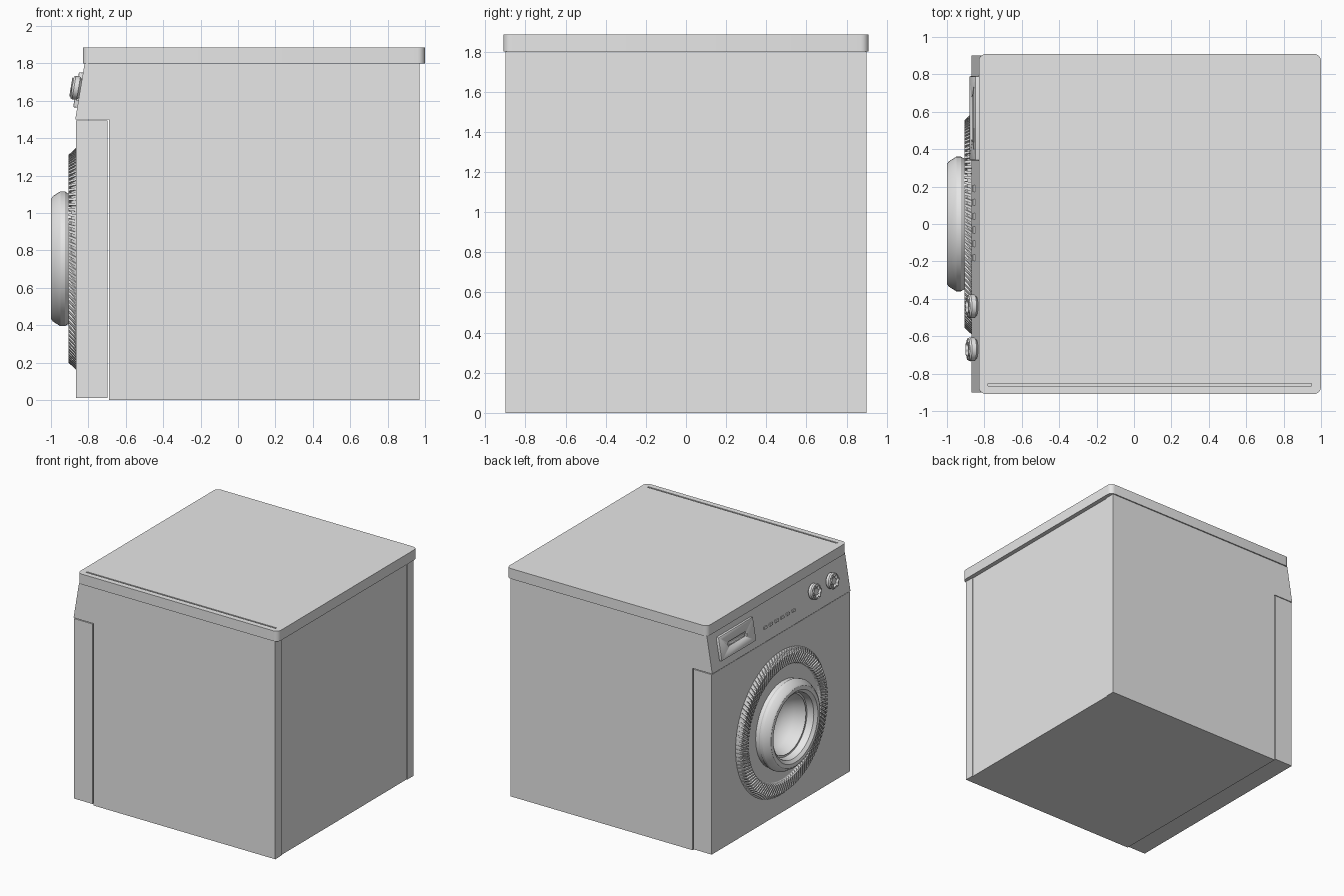
import bpy, bmesh, math
from mathutils import Matrix, Vector

if "Cube" in bpy.data.objects:
    bpy.data.objects.remove(bpy.data.objects["Cube"], do_unlink=True)

grey = bpy.data.materials.new("light_grey")
grey.use_nodes = True
grey.diffuse_color = (0.8, 0.8, 0.8, 1)
grey.node_tree.nodes["Principled BSDF"].inputs["Base Color"].default_value = (0.8, 0.8, 0.8, 1)

TAU = math.tau
DOOR_Z = 0.755


def finish(name, bm, matrix=Matrix(), smooth=False):
    bmesh.ops.recalc_face_normals(bm, faces=bm.faces)
    me = bpy.data.meshes.new(name)
    bm.to_mesh(me)
    bm.free()
    me.transform(matrix)
    me.materials.append(grey)
    ob = bpy.data.objects.new(name, me)
    bpy.context.collection.objects.link(ob)
    if smooth:
        activate(ob)
        bpy.ops.object.shade_smooth_by_angle(angle=math.radians(30))
    return ob


def activate(ob):
    bpy.ops.object.select_all(action='DESELECT')
    ob.select_set(True)
    bpy.context.view_layer.objects.active = ob


def modify(ob, kind, **settings):
    mod = ob.modifiers.new(kind.lower(), kind)
    for key, value in settings.items():
        setattr(mod, key, value)
    activate(ob)
    bpy.ops.object.modifier_apply(modifier=mod.name)


def cut(ob, cutter):
    modify(ob, 'BOOLEAN', operation='DIFFERENCE', solver='EXACT', object=cutter)
    bpy.data.objects.remove(cutter, do_unlink=True)


def box(name, lo, hi, matrix=Matrix(), bevel=0, upright_only=False):
    lo, hi = Vector(lo), Vector(hi)
    bm = bmesh.new()
    bmesh.ops.create_cube(bm, size=1)
    for v in bm.verts:
        v.co = (lo + hi) / 2 + v.co * (hi - lo)
    if bevel:
        edges = [e for e in bm.edges if not upright_only
                 or abs(e.verts[0].co.z - e.verts[1].co.z) > 0.001]
        bmesh.ops.bevel(bm, geom=edges, offset=bevel, segments=5 if upright_only else 2,
                        profile=0.5, affect='EDGES')
    return finish(name, bm, matrix, bool(bevel))


def lathe(name, profile, matrix, steps=96):
    """Spin (radius, height) points about local z."""
    bm = bmesh.new()
    verts = [bm.verts.new((r, 0, h)) for r, h in profile]
    edges = [bm.edges.new(pair) for pair in zip(verts, verts[1:])]
    bmesh.ops.spin(bm, geom=verts + edges, cent=(0, 0, 0), axis=(0, 0, 1),
                   angle=TAU, steps=steps)
    bmesh.ops.remove_doubles(bm, verts=bm.verts, dist=0.0001)
    return finish(name, bm, matrix, True)


def frame(origin, up):
    """Local y runs up the front, local z points out of it."""
    up = Vector(up).normalized()
    side = Vector((0, -1, 0))
    axes = Matrix((side, up, side.cross(up))).transposed().to_4x4()
    return Matrix.Translation(origin) @ axes


# Cabinet with sloping control fascia, and recessed back panel
bm = bmesh.new()
outline = [(-.69, 0), (.97, 0), (.97, 1.8), (-.82, 1.8), (-.87, 1.5), (-.69, 1.5)]
side = bm.faces.new([bm.verts.new((x, -.9, z)) for x, z in outline])
ext = bmesh.ops.extrude_face_region(bm, geom=[side])
bmesh.ops.translate(bm, vec=(0, 1.8, 0),
                    verts=[v for v in ext["geom"] if isinstance(v, bmesh.types.BMVert)])
cabinet = finish("cabinet", bm)
cut(cabinet, box("back_cutter", (.964, -.82, -.1), (1.1, .82, 1.9)))

# Lid with a long groove along one side
lid = box("lid", (-.83, -.91, 1.8), (1, .91, 1.885), bevel=.04, upright_only=True)
cut(lid, box("groove_cutter", (-.78, -.865, 1.875), (.95, -.853, 1.95)))

# Front panel with the door opening
door = frame((-.865, 0, DOOR_Z), (0, 0, 1))
panel = box("front_panel", (-.865, -.9, .01), (-.697, .9, 1.494))
cut(panel, lathe("opening_cutter", [(0, -.3), (.32, -.3), (.32, .1), (0, .1)], door))

# Door surround, rim and concave window
lathe("door_surround", [(.59, 0), (.55, .028), (.48, .028), (.46, .016), (.33, .016)], door)
lathe("door_rim", [(.35, 0), (.35, .045), (.36, .06), (.36, .085), (.335, .125),
                   (.32, .135), (.29, .135), (.265, .115), (.255, .06), (.24, .06)], door)
lathe("door_window", [(.255, .06), (.24, .03), (.215, -.03), (.17, -.09),
                      (.1, -.125), (0, -.14)], door)

# Slanted ribs around the surround
bm = bmesh.new()
RIBS = 110
for i in range(RIBS):
    a = TAU * i / RIBS
    rib = []
    for radius, height, twist in ((.592, .002, 0), (.555, .042, .04), (.475, .042, .12), (.46, .01, .14)):
        for half in (-.014, .014):
            b = a + twist + half
            rib.append(bm.verts.new((radius * math.cos(b), radius * math.sin(b), height)))
    for k in (0, 2, 4):
        bm.faces.new((rib[k], rib[k + 1], rib[k + 3], rib[k + 2]))
    bm.faces.new(rib[0::2])
    bm.faces.new(rib[1::2])
finish("surround_ribs", bm, door)

# Everything on the fascia uses its tilted frame
slope = Vector((.05, 0, .3))


def fascia(y, t):
    return frame(Vector((-.87, y, 1.5)) + slope * t, slope)


# Detergent drawer with a slotted grip
drawer = box("detergent_drawer", (-.225, -.095, -.02), (.225, .095, .022),
             fascia(.565, .52), bevel=.006)
cut(drawer, box("slot_cutter", (-.125, -.024, .008), (.125, .024, .1), fascia(.565, .52),
                bevel=.02, upright_only=False))
box("drawer_grip", (-.105, -.011, 0), (.105, .011, .02), fascia(.565, .52), bevel=.005)

# Row of push buttons
for i in range(6):
    box(f"button_{i + 1}", (-.018, -.01, -.005), (.018, .01, .01), fascia(.19 - .074 * i, .36))

# Knobs: round skirt with a scalloped, hollow-topped grip
for i, y in enumerate((-.44, -.67)):
    at = fascia(y, .55)
    lathe(f"knob_skirt_{i + 1}", [(.05, 0), (.062, .01), (.064, .035), (.058, .045), (.04, .035), (0, .035)], at, 48)
    bm = bmesh.new()
    rings = []
    for scale, height in ((.9, .03), (1, .05), (.85, .052), (.55, .04)):
        ring = []
        for k in range(48):
            a = TAU * k / 48
            r = (.05 + .008 * math.cos(6 * a)) * scale
            ring.append(bm.verts.new((r * math.cos(a), r * math.sin(a), height)))
        rings.append(ring)
    for low, high in zip(rings, rings[1:]):
        for k in range(48):
            n = (k + 1) % 48
            bm.faces.new((low[k], low[n], high[n], high[k]))
    bm.faces.new(rings[-1])
    finish(f"knob_grip_{i + 1}", bm, at, True)
